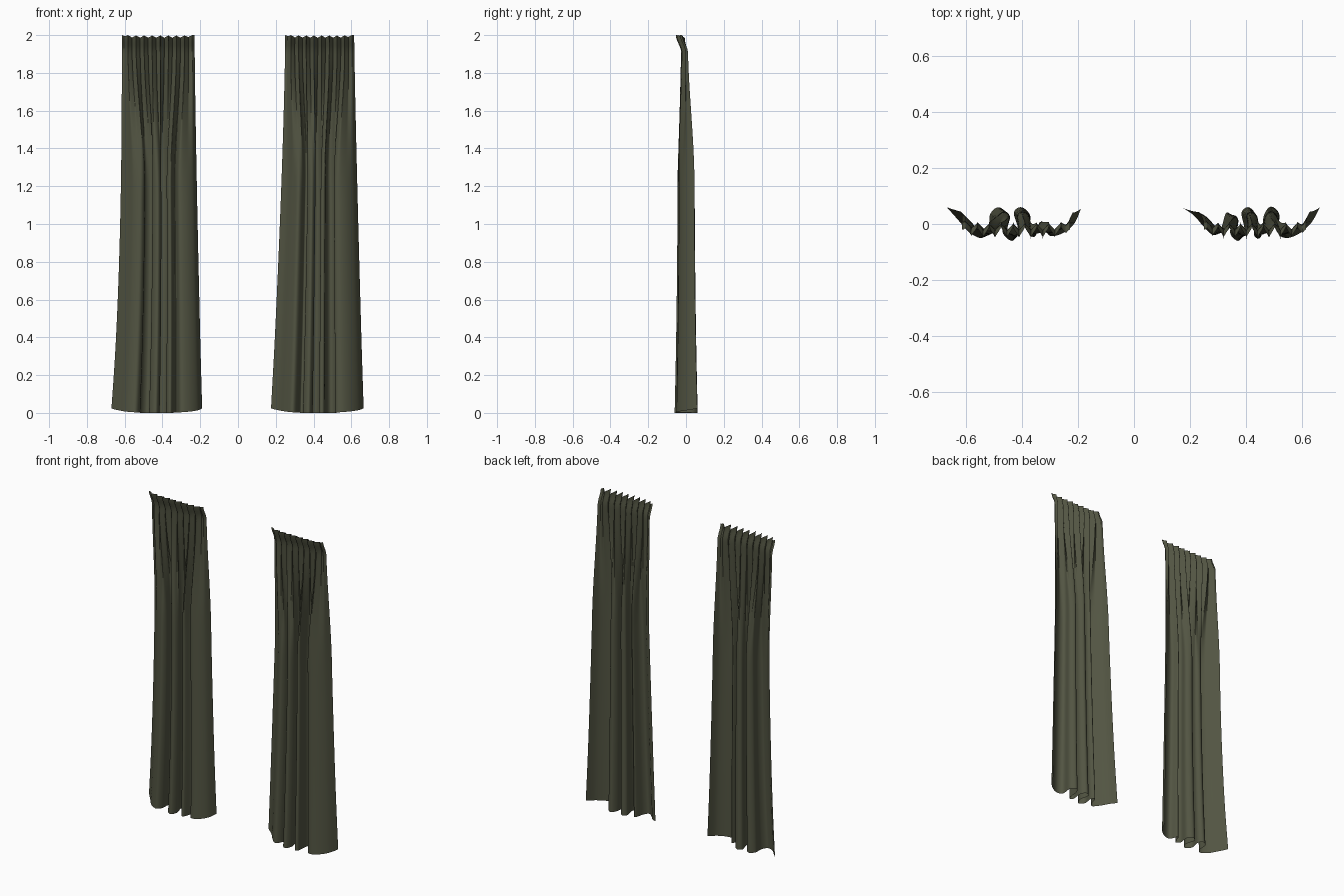
import bpy
import math
from mathutils import Vector

old = bpy.data.objects.get("Cube")
if old:
    bpy.data.objects.remove(old, do_unlink=True)

fabric = bpy.data.materials.new("olive_fabric")
fabric.use_nodes = True
colour = (0.085, 0.09, 0.055, 1)
fabric.diffuse_color = colour
fabric.node_tree.nodes["Principled BSDF"].inputs["Base Color"].default_value = colour
fabric.node_tree.nodes["Principled BSDF"].inputs["Roughness"].default_value = 0.9

COLS, ROWS, PLEATS = 200, 44, 9


def spline(points, u):
    """Smooth curve through the points, u from 0 to 1."""
    last = len(points) - 1
    i = min(int(u * last), last - 1)
    f = u * last - i
    a, b, c, d = (Vector(points[max(0, min(last, i + k))]) for k in (-1, 0, 1, 2))
    return b + 0.5 * f * (c - a + f * (2 * a - 5 * b + 4 * c - d + f * (3 * (b - c) + d - a)))


def smooth(a, b, x):
    t = max(0, min(1, (x - a) / (b - a)))
    return t * t * (3 - 2 * t)


def curtain(name, hem, top_left, top_right, flare_left, flare_right):
    hem_left, hem_right = hem[0][0], hem[-1][0]
    verts = []
    for r in range(ROWS + 1):
        # rows are closer together near the gathered heading
        t = 1 - (1 - r / ROWS) ** 1.5
        drop = 1 - t
        left = top_left + (hem_left - top_left) * drop ** flare_left
        right = top_right + (hem_right - top_right) * drop ** flare_right
        fold = 1 - smooth(0.6, 0.98, t)
        gather = smooth(0.55, 0.95, t)
        heading = smooth(0.955, 1, t)
        for c in range(COLS + 1):
            u = c / COLS
            p = spline(hem, u)
            s = (p.x - hem_left) / (hem_right - hem_left)
            wave = math.sin(2 * math.pi * PLEATS * u)
            side = abs(2 * u - 1) ** 6
            # deep folds below turn into even gathers above
            s = s * fold + (u + 0.012 * math.sin(4 * math.pi * PLEATS * u) * (1 - side)) * (1 - fold)
            y = p.y * (0.72 + 0.28 * drop ** 3) * fold
            y += gather * (0.016 * wave * (1 + 0.5 * heading) * (1 - side) - 0.01 + 0.02 * side)
            y -= heading * (0.02 + 0.01 * side)
            z = 2 * t + 0.025 * side * (1 - smooth(0, 0.2, t))
            z -= heading * 0.008 * (1 + wave) * (1 - side)
            verts.append((left + s * (right - left), y, z))
    w = COLS + 1
    faces = [(r * w + c, r * w + c + 1, (r + 1) * w + c + 1, (r + 1) * w + c)
             for r in range(ROWS) for c in range(COLS)]
    mesh = bpy.data.meshes.new(name)
    mesh.from_pydata(verts, [], faces)
    mesh.materials.append(fabric)
    mesh.shade_smooth()
    obj = bpy.data.objects.new(name, mesh)
    bpy.context.collection.objects.link(obj)
    return obj


# hem outlines, folded back and forth in plan
right_hem = [(-.67, .06), (-.63, .015), (-.59, -.03), (-.545, -.05), (-.52, -.02),
             (-.515, .035), (-.485, .06), (-.46, .035), (-.47, -.03), (-.435, -.06),
             (-.415, -.02), (-.43, .04), (-.405, .06), (-.375, .035), (-.38, -.025),
             (-.355, -.045), (-.33, .01), (-.305, -.04), (-.26, -.035), (-.215, 0), (-.19, .055)]
left_hem = [(.175, .058), (.215, .03), (.25, -.01), (.285, -.04), (.31, -.02),
            (.33, .04), (.35, .02), (.345, -.035), (.375, -.06), (.395, -.02),
            (.385, .04), (.41, .06), (.435, .03), (.43, -.04), (.455, -.045),
            (.465, .03), (.49, .062), (.52, .035), (.515, -.03), (.545, -.05),
            (.59, -.035), (.635, .005), (.665, .06)]

curtain("right_curtain", right_hem, -.615, -.23, 2.6, 1.3)
curtain("left_curtain", left_hem, .25, .615, 1.4, 1.2)
